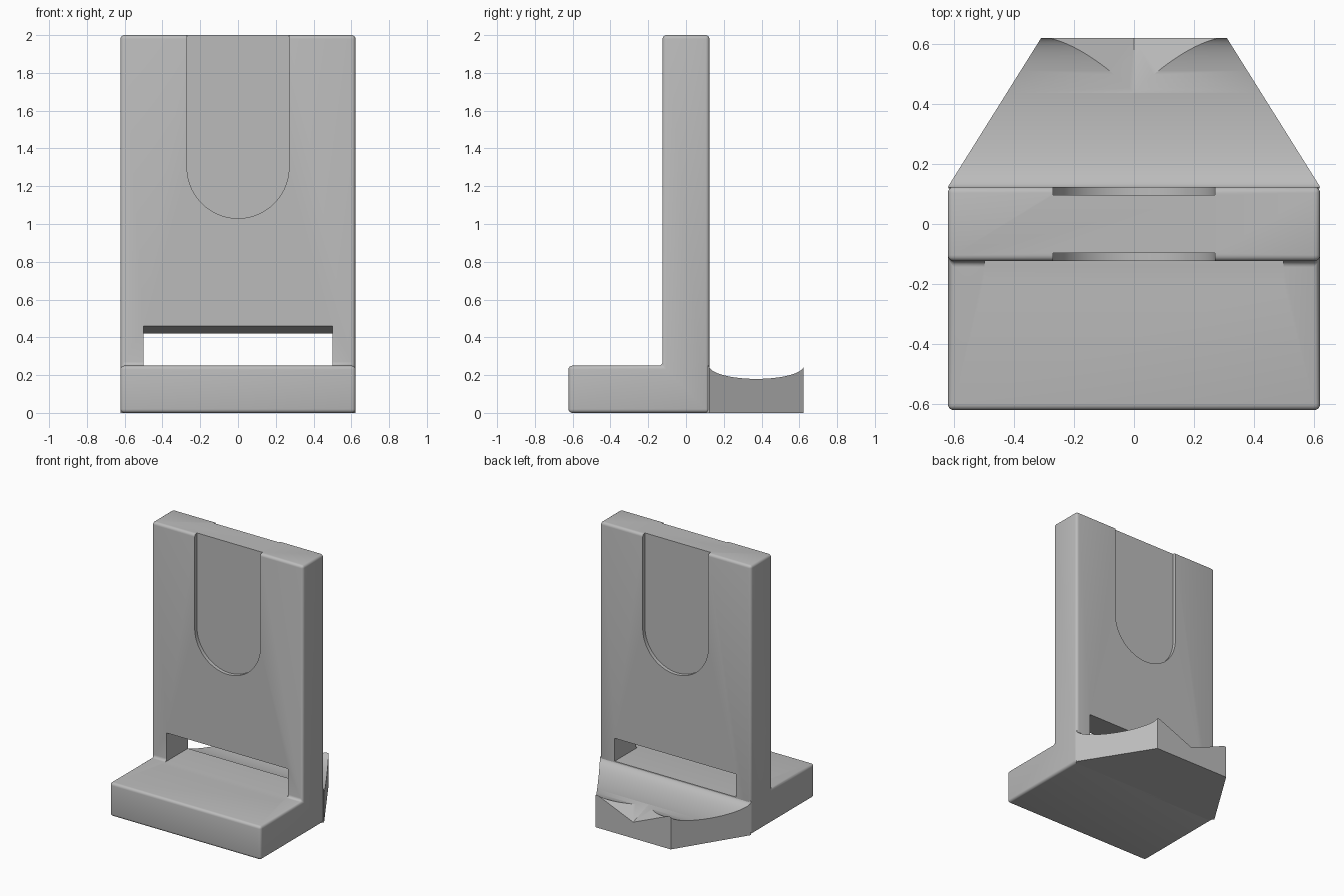
import bpy, bmesh, math
from mathutils import Vector

cube = bpy.data.objects.get("Cube")
if cube:
    bpy.data.objects.remove(cube, do_unlink=True)

GREY = (0.5, 0.5, 0.5, 1)
grey = bpy.data.materials.new("grey plastic")
grey.use_nodes = True
grey.diffuse_color = GREY
grey.node_tree.nodes["Principled BSDF"].inputs["Base Color"].default_value = GREY

HALF, THICK, EDGE = 0.622, 0.124, 0.02   # half width, half thickness, rounding


def finish(name, bm, helper=False):
    bmesh.ops.recalc_face_normals(bm, faces=bm.faces)
    mesh = bpy.data.meshes.new(name)
    bm.to_mesh(mesh)
    bm.free()
    mesh.materials.append(grey)
    obj = bpy.data.objects.new(name, mesh)
    bpy.context.collection.objects.link(obj)
    obj.hide_render = helper
    return obj


def extrude(name, points, direction, helper=False):
    """Solid from a closed outline pushed along a direction."""
    bm = bmesh.new()
    face = bm.faces.new([bm.verts.new(p) for p in points])
    new = bmesh.ops.extrude_face_region(bm, geom=[face])["geom"]
    verts = [v for v in new if isinstance(v, bmesh.types.BMVert)]
    bmesh.ops.translate(bm, verts=verts, vec=Vector(direction))
    return finish(name, bm, helper)


def cut(obj, cutter):
    mod = obj.modifiers.new(cutter.name, 'BOOLEAN')
    mod.operation, mod.solver, mod.object = 'DIFFERENCE', 'EXACT', cutter


def apply_all(obj, cutters):
    bpy.ops.object.select_all(action='DESELECT')
    bpy.context.view_layer.objects.active = obj
    obj.select_set(True)
    for mod in list(obj.modifiers):
        bpy.ops.object.modifier_apply(modifier=mod.name)
    bpy.ops.object.shade_smooth_by_angle(angle=math.radians(35))
    for c in cutters:
        bpy.data.objects.remove(c, do_unlink=True)


# Front foot and upright back: one rounded L profile
profile = [(-HALF, 0), (THICK, 0), (THICK, 2), (-THICK, 2), (-THICK, 0.25), (-HALF, 0.25)]
stand = extrude("stand_body", [(-HALF, y, z) for y, z in profile], (2 * HALF, 0, 0))
bevel = stand.modifiers.new("rounded edges", 'BEVEL')
bevel.width, bevel.segments = EDGE, 4

# Cable slot with a sloping ceiling
slot_profile = [(-0.2, 0.25), (0.2, 0.25), (0.2, 0.408), (-0.2, 0.472)]
slot = extrude("slot_cutter", [(-0.5, y, z) for y, z in slot_profile], (1, 0, 0), True)
cut(stand, slot)

# Shallow U-shaped recess on both faces of the upright
R, STEPS = 0.27, 40
arc = [(R * math.cos(a), 1.3 + R * math.sin(a))
       for a in (math.pi + math.pi * i / STEPS for i in range(STEPS + 1))]
outline = arc + [(R, 2.1), (-R, 2.1)]
recesses = []
for side, start in (("front", -0.2), ("back", 0.097)):
    recess = extrude(side + "_recess_cutter", [(x, start, z) for x, z in outline],
                     (0, 0.103, 0), True)
    cut(stand, recess)
    recesses.append(recess)
apply_all(stand, [slot] + recesses)

# Tapered rear foot
plan = [(-0.6, 0.09), (0.6, 0.09), (HALF, THICK), (0.31, HALF), (-0.31, HALF), (-HALF, THICK)]
rear = extrude("rear_foot", [(x, y, 0) for x, y in plan], (0, 0, 0.25))

# Hollow running across the rear foot
N = 96
ellipse = [(-0.8, 0.373 + 0.251 * math.cos(2 * math.pi * i / N),
            0.25 + 0.07 * math.sin(2 * math.pi * i / N)) for i in range(N)]
hollow = extrude("hollow_cutter", ellipse, (1.6, 0, 0), True)
cut(rear, hollow)

# V notch sloping down to the rear edge
bm = bmesh.new()
for y in (0.2, 0.7):
    low = 0.12 + 0.34 * (HALF - y)
    for x in (-0.8, 0, 0.8):
        bm.verts.new((x, y, low + 0.42 * abs(x)))
bmesh.ops.convex_hull(bm, input=bm.verts)
notch = finish("notch_cutter", bm, True)
cut(rear, notch)
apply_all(rear, [hollow, notch])
